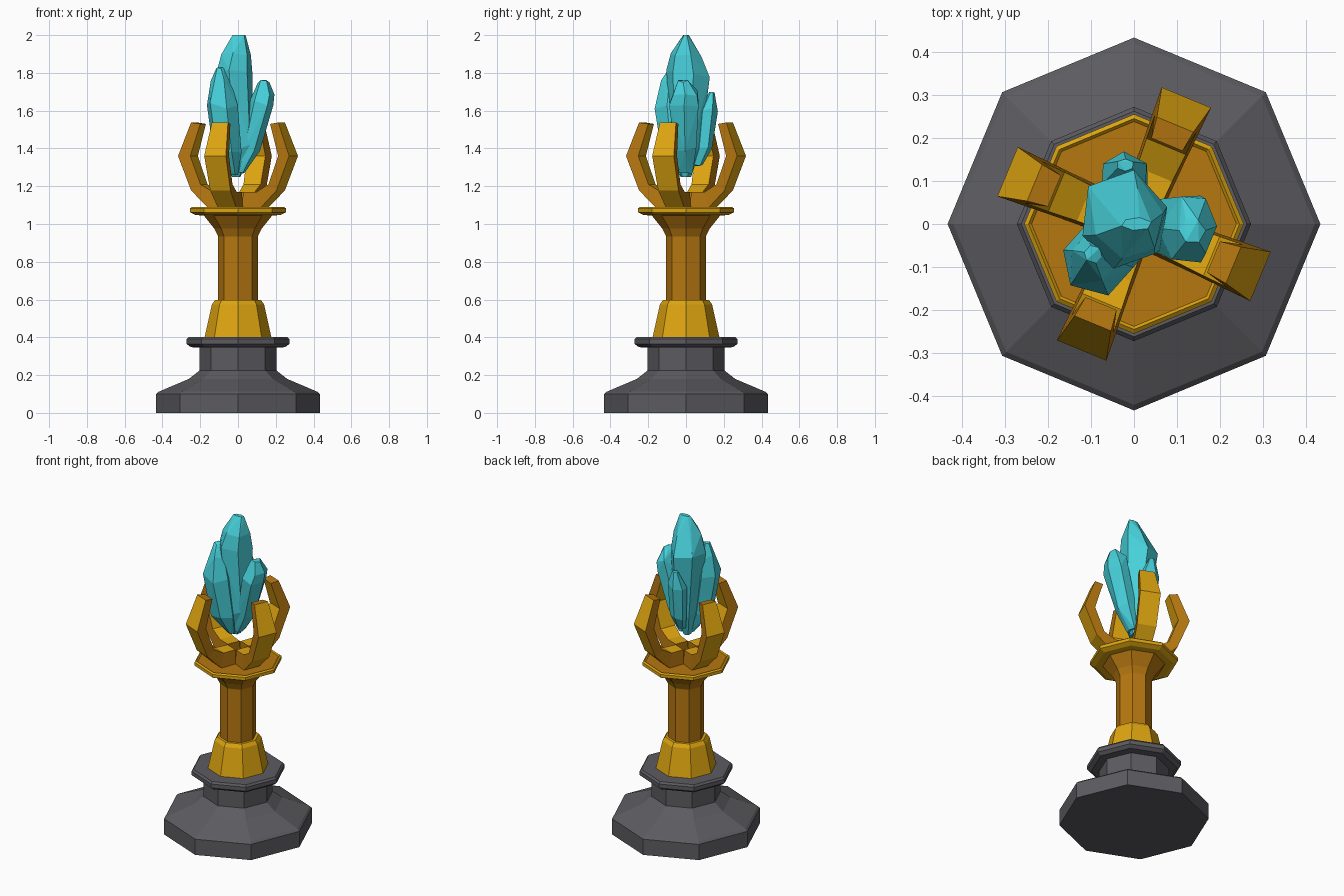
import bpy, bmesh, math, random
from mathutils import Vector

if "Cube" in bpy.data.objects:
    bpy.data.objects.remove(bpy.data.objects["Cube"])

random.seed(7)


def material(name, rgb):
    m = bpy.data.materials.new(name)
    lin = [((c / 255 + 0.055) / 1.055) ** 2.4 if c > 10 else c / 255 / 12.92 for c in rgb]
    m.diffuse_color = (*lin, 1)
    m.use_nodes = True
    m.node_tree.nodes["Principled BSDF"].inputs["Base Color"].default_value = m.diffuse_color
    return m


STONE = material("dark grey stone", (92, 92, 97))
GOLD = material("bright gold", (222, 165, 16))
BRONZE = material("deep bronze", (182, 119, 16))
CRYSTAL = material("turquoise crystal", (71, 208, 218))


def finish(bm, name, mats):
    bmesh.ops.recalc_face_normals(bm, faces=bm.faces[:])
    me = bpy.data.meshes.new(name)
    bm.to_mesh(me)
    bm.free()
    for m in mats:
        me.materials.append(m)
    ob = bpy.data.objects.new(name, me)
    bpy.context.collection.objects.link(ob)
    return ob


def skin(bm, rings):
    """Join rings of points into a capped tube; returns the side faces by ring."""
    vs = [[bm.verts.new(p) for p in r] for r in rings]
    n = len(vs[0])
    sides = []
    for a, b in zip(vs, vs[1:]):
        sides.append([bm.faces.new((a[i], a[(i + 1) % n], b[(i + 1) % n], b[i])) for i in range(n)])
    caps = [bm.faces.new(vs[0]), bm.faces.new(vs[-1])]
    return sides, caps


def lathe(name, profile, mats, top_index=0):
    """Eight-sided turned part from (radius, z) points."""
    bm = bmesh.new()
    rings = [[(r * math.cos(i * math.pi / 4), r * math.sin(i * math.pi / 4), z) for i in range(8)]
             for r, z in profile]
    _, caps = skin(bm, rings)
    caps[1].material_index = top_index
    return finish(bm, name, mats)


# Stone foot with its flange
lathe("stone_base", [(.433, 0), (.433, .10), (.42, .112), (.26, .18), (.203, .225), (.203, .345),
                     (.25, .348), (.272, .365), (.272, .39), (.262, .402)], [STONE])
# Gold cone under the column
lathe("column_foot", [(.178, .395), (.138, .575), (.122, .597)], [GOLD])
# Bronze column flaring out at the top
lathe("column", [(.105, .58), (.105, .935), (.125, .975), (.185, 1.05)], [BRONZE])
# Gold collar with a bronze plate inside the rim
lathe("collar", [(.17, 1.045), (.225, 1.047), (.255, 1.062), (.255, 1.082), (.245, 1.09),
                 (.238, 1.082)], [GOLD, BRONZE], 1)

# Four claws: (outer r, outer z, inner r, inner z, half width)
CLAW = [(.045, 1.075, .045, 1.17, .048), (.145, 1.08, .125, 1.17, .052),
        (.245, 1.178, .195, 1.21, .058), (.318, 1.36, .252, 1.36, .062),
        (.25, 1.537, .2, 1.53, .046)]
for k in range(4):
    a = math.radians(67.5 + 90 * k)
    d, s = Vector((math.cos(a), math.sin(a), 0)), Vector((-math.sin(a), math.cos(a), 0))
    rings = []
    for ro, zo, ri, zi, w in CLAW:
        o, i = d * ro + Vector((0, 0, zo)), d * ri + Vector((0, 0, zi))
        rings.append([o - s * w, o + s * w, i + s * w * .85, i - s * w * .85])
    bm = bmesh.new()
    sides, caps = skin(bm, rings)
    for f in [q[j] for q in sides for j in (1, 3)] + caps:
        f.material_index = 1          # flanks and tip are bronze
    finish(bm, f"claw_{k + 1}", [GOLD, BRONZE])


def shard(name, rings, n=6, turn=0.0, jitter=.08):
    """Faceted crystal: hull of uneven rings given as (x, y, z, rx, ry)."""
    bm = bmesh.new()
    for x, y, z, rx, ry in rings:
        for i in range(n):
            t = turn + 2 * math.pi * i / n
            k = 1 + random.uniform(-jitter, jitter)
            dz = random.uniform(-.25, .25) * rx if 1.26 < z < 1.99 else 0
            bm.verts.new((x + rx * k * math.cos(t), y + ry * k * math.sin(t), z + dz))
    hull = bmesh.ops.convex_hull(bm, input=bm.verts[:])
    loose = [v for v in bm.verts if not v.link_faces]
    bmesh.ops.delete(bm, geom=loose, context='VERTS')
    bmesh.ops.dissolve_limit(bm, angle_limit=math.radians(6), verts=bm.verts[:], edges=bm.edges[:])
    return finish(bm, name, [CRYSTAL])


# Cluster of crystal shards
shard("main_crystal", [(-.01, 0, 1.25, .025, .03), (0, 0, 1.40, .085, .085),
                       (-.025, .005, 1.80, .105, .115), (-.01, 0, 1.90, .08, .085),
                       (.005, 0, 2.0, .035, .015)], turn=.3)
shard("left_front_crystal", [(-.02, -.03, 1.26, .02, .03), (-.055, -.06, 1.38, .075, .07),
                             (-.085, -.08, 1.62, .088, .085), (-.09, -.075, 1.75, .06, .06),
                             (-.095, -.07, 1.825, .022, .02)], turn=.8)
shard("right_crystal", [(.015, 0, 1.27, .02, .04), (.06, -.005, 1.40, .055, .065),
                        (.12, -.01, 1.64, .07, .09), (.14, -.005, 1.69, .055, .075),
                        (.135, -.015, 1.755, .03, .03)], turn=0)
shard("back_crystal", [(-.01, .06, 1.31, .025, .03), (-.015, .095, 1.40, .05, .045),
                       (-.025, .115, 1.60, .058, .05), (-.02, .137, 1.695, .02, .015)], turn=.5)
